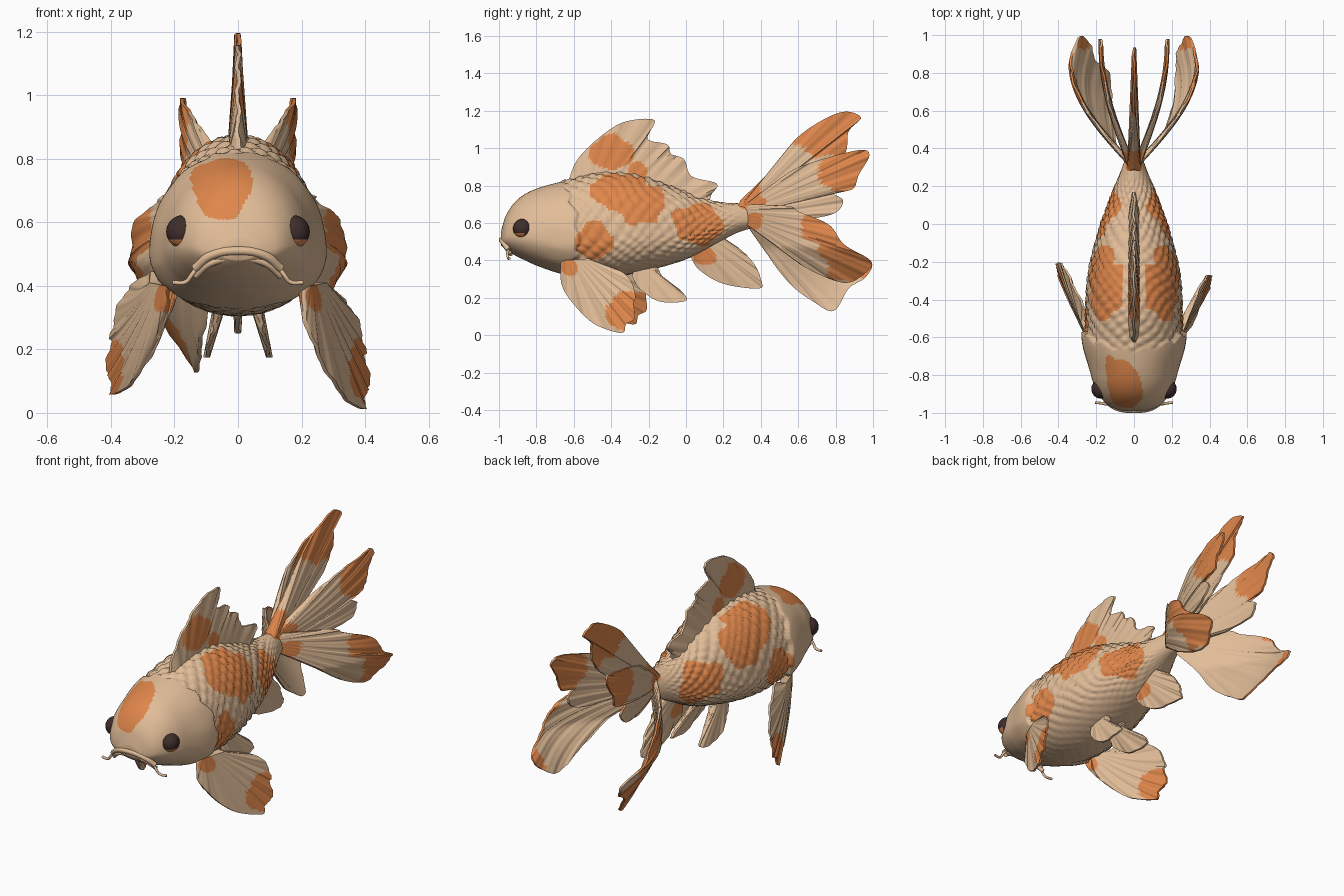
import bpy, bmesh
from math import sin, cos, pi, hypot, radians
from mathutils import Vector

cube = bpy.data.objects.get("Cube")
if cube:
    bpy.data.objects.remove(cube)


def material(name, rgb):
    mat = bpy.data.materials.new(name)
    mat.use_nodes = True
    mat.diffuse_color = (*rgb, 1)
    shader = next(n for n in mat.node_tree.nodes if n.type == 'BSDF_PRINCIPLED')
    shader.inputs["Base Color"].default_value = (*rgb, 1)
    shader.inputs["Roughness"].default_value = .7
    return mat


CREAM = material("cream", (.76, .51, .315))
ORANGE = material("orange", (.74, .24, .07))
DARK = material("dark_brown", (.05, .027, .024))


def finish(name, bm, mats, angle=50):
    bmesh.ops.recalc_face_normals(bm, faces=bm.faces)
    mesh = bpy.data.meshes.new(name)
    bm.to_mesh(mesh)
    bm.free()
    for mat in mats:
        mesh.materials.append(mat)
    obj = bpy.data.objects.new(name, mesh)
    bpy.context.collection.objects.link(obj)
    bpy.ops.object.select_all(action='DESELECT')
    obj.select_set(True)
    bpy.context.view_layer.objects.active = obj
    bpy.ops.object.shade_smooth_by_angle(angle=radians(angle))
    return obj


def spline(points, u):
    """Smooth curve through the points, u from 0 to 1."""
    last = len(points) - 1
    i = min(int(u * last), last - 1)
    t = u * last - i
    p = [Vector(points[min(max(i + k, 0), last)]) for k in (-1, 0, 1, 2)]
    m, n = (p[2] - p[0]) / 2, (p[3] - p[1]) / 2
    return (p[1] * (2*t**3 - 3*t*t + 1) + m * (t**3 - 2*t*t + t)
            + p[2] * (3*t*t - 2*t**3) + n * (t**3 - t*t))


def ramp(lo, hi, v):
    t = min(max((v - lo) / (hi - lo), 0), 1)
    return t * t * (3 - 2 * t)


def in_spots(y, z, spots):
    wobble = 1 + .15 * sin(38 * y + 1) * cos(33 * z)
    return any(hypot((y - cy) / ry, (z - cz) / rz) < wobble for cy, cz, ry, rz in spots)


# Body: stations of (y, top, bottom, half width)
STATIONS = [(-.99, .55, .48, .06), (-.965, .635, .46, .13), (-.92, .705, .43, .175),
            (-.86, .755, .4, .208), (-.78, .79, .365, .233), (-.65, .825, .325, .252),
            (-.46, .87, .305, .255), (-.25, .855, .335, .24), (-.03, .78, .395, .185),
            (.07, .735, .44, .15), (.18, .71, .5, .11), (.28, .705, .55, .07),
            (.38, .7, .58, .035)]
BODY_SPOTS = [(-.49, .51, .1, .1), (-.36, .78, .15, .1), (-.24, .7, .13, .11),
              (.06, .595, .135, .11), (.35, .72, .07, .06)]


def relief(y, a):
    """Height of the gill covers and overlapping scales at angle a from the top."""
    side = sin(a) ** 2
    gill = -.68 + .09 * side + .022 * abs(sin(7 * a))
    if y < gill:
        return .024 * side * ramp(-.8, gill - .02, y)
    p = y / .07 + .18 * sin(5 * a + 11 * y)
    q = a * 11 / pi + .18 * sin(17 * y + 3 * a)
    bump = abs(sin(pi * (p + q)) * sin(pi * (p - q))) ** .6
    fade = (.25 + .75 * ramp(-.9, -.4, cos(a))) * (1 - ramp(.1, .32, y))
    return .014 * (bump - .5) * fade


def build_body():
    rows, ring = 228, 128
    bm = bmesh.new()
    loops = []
    for r in range(rows + 1):
        y, top, bottom, width = spline(STATIONS, r / rows)
        mid = bottom + .36 * (top - bottom)
        loop = []
        for k in range(ring):
            a = 2 * pi * k / ring
            h = relief(y, a)
            reach = (top - mid) if cos(a) > 0 else (mid - bottom)
            loop.append(bm.verts.new(((width + h) * sin(a), y, mid + (reach + h) * cos(a))))
        loops.append(loop)
    for a, b in zip(loops, loops[1:]):
        for k in range(ring):
            n = (k + 1) % ring
            f = bm.faces.new((a[k], a[n], b[n], b[k]))
            x, y, z = f.calc_center_median()
            crown = y < -.66 and in_spots(x, z, [(-.05, .705, .095, .1)])
            flank = (abs(x) > .06 or y > .25) and in_spots(y, z, BODY_SPOTS)
            f.material_index = int(crown or flank)
    bm.faces.new(loops[0])
    bm.faces.new(loops[-1])
    finish("body", bm, [CREAM, ORANGE], 70)


build_body()


def fin(name, base, rim, spread, spots, inner=None, side=1, lift=0, thick=.016, rays=9):
    """Fan of ridged rays from base to rim, both (y, z); spread gives x."""
    inner = spots if inner is None else inner
    cols, rows = 90, 22
    bm = bmesh.new()
    layers = []
    for face in (1, -1):
        grid = []
        for i in range(cols + 1):
            u = i / cols
            root, tip = spline(base, u), spline(rim, u)
            line = []
            for j in range(rows + 1):
                t = j / rows
                y, z = root.lerp(tip, t)
                ridge = .004 * t * sin(2 * pi * rays * u) + .002 * t * sin(5 * pi * rays * u)
                x = spread(y, z) + ridge + face * (thick * (1 - t) + .006)
                line.append(bm.verts.new((side * x, y + lift * t * t, z + .7 * lift * t * t)))
            grid.append(line)
        layers.append(grid)
        for i in range(cols):
            for j in range(rows):
                f = bm.faces.new((grid[i][j], grid[i + 1][j], grid[i + 1][j + 1], grid[i][j + 1]))
                c = f.calc_center_median()
                f.material_index = int(in_spots(c.y, c.z, spots if face > 0 else inner))

    # Close the thin border between the two faces
    def border(g):
        return (g[0] + [line[-1] for line in g[1:]] + g[-1][-2::-1]
                + [line[0] for line in g[-2:0:-1]])
    a, b = border(layers[0]), border(layers[1])
    for k in range(len(a)):
        f = bm.faces.new((a[k - 1], a[k], b[k], b[k - 1]))
        c = f.calc_center_median()
        f.material_index = int(in_spots(c.y, c.z, spots))
    finish(name, bm, [CREAM, ORANGE])


# Fins on the centre line
fin("dorsal_fin", [(-.6, .8), (-.3, .82), (.1, .69)],
    [(-.63, .82), (-.58, .94), (-.46, 1.06), (-.33, 1.14), (-.17, 1.15), (-.205, 1.05),
     (-.1, 1.02), (-.08, .97), (-.01, .94), (.03, .85), (.165, .81), (.135, .75), (.12, .69)],
    lambda y, z: 0, [(-.4, .98, .12, .09), (-.26, .88, .05, .05)], thick=.028, rays=14)
fin("anal_fin", [(.04, .46), (.18, .54)],
    [(.02, .43), (.07, .35), (.2, .275), (.39, .25), (.4, .3), (.365, .38), (.29, .46), (.2, .52)],
    lambda y, z: 0, [(.1, .42, .06, .05)], rays=6)
fin("upper_tail_fin", [(.28, .69), (.34, .64)],
    [(.29, .72), (.45, .88), (.61, 1.07), (.82, 1.19), (.935, 1.165), (.87, 1.09),
     (.85, .97), (.74, .86), (.55, .73), (.38, .65)],
    lambda y, z: 0, [(.82, 1.09, .24, .15), (.33, .75, .08, .09)], thick=.03, rays=7)


def pectoral_spread(y, z):
    return .2 + .42 * (y + .665) + .15 * (.4 - z)


def flare(y, width, length):
    return width * sin(pi / 2 * min(max((y - .3) / length, 0), 1))


def upper_lobe_spread(y, z):
    return .01 + flare(y, .165, .65)


def lower_lobe_spread(y, z):
    return flare(y, .335, .56) + .58 * min(z - .47, 0) * ramp(.3, .52, y)


# Paired fins
for label, s in (("left", 1), ("right", -1)):
    fin(label + "_upper_tail_lobe", [(.3, .69), (.33, .62)],
        [(.34, .71), (.55, .87), (.71, .935), (.93, .99), (.98, .96), (.925, .86), (.89, .78),
         (.78, .765), (.84, .72), (.79, .65), (.61, .62), (.38, .63)],
        upper_lobe_spread, [(.86, .88, .15, .14), (.35, .7, .08, .06)], side=s)
    # The right lower lobe hangs further down than the left
    if s > 0:
        low = [(.95, .325), (.845, .28), (.66, .35), (.5, .46)]
        edge = (.9, .4, .17, .13)
    else:
        low = [(.96, .31), (.87, .25), (.79, .13), (.68, .18), (.56, .27), (.45, .41)]
        edge = (.86, .25, .15, .14)
    fin(label + "_lower_tail_lobe", [(.3, .68), (.32, .59)],
        [(.34, .7), (.55, .69), (.605, .66), (.765, .59), (.845, .485), (.99, .395)]
        + low + [(.36, .57)], lower_lobe_spread,
        [(.7, .58, .09, .09), (.8, .49, .11, .1), edge, (.36, .61, .05, .05)],
        [(.98, .37, .07, .07), (.79, .6, .07, .04)], side=s)
    lift = 0 if s > 0 else .065
    fin(label + "_pectoral_fin", [(-.65, .4), (-.52, .41)],
        [(-.67, .39), (-.665, .27), (-.6, .165), (-.49, .06), (-.345, .012), (-.32, .06),
         (-.275, .09), (-.28, .17), (-.27, .21), (-.3, .3), (-.38, .36), (-.5, .4)],
        pectoral_spread, [(-.32 + lift, .13, .11, .105), (-.62, .36, .045, .045)],
        side=s, lift=lift)
    fin(label + "_pelvic_fin", [(-.27, .36), (-.17, .37)],
        [(-.29, .32), (-.25, .25), (-.14, .18), (0, .185), (-.035, .245), (-.115, .3), (-.15, .36)],
        lambda y, z: .06 + .25 * (.33 - z), [], side=s, rays=5)

    # Eye with an orange lower lid
    bm = bmesh.new()
    bmesh.ops.create_uvsphere(bm, u_segments=32, v_segments=20, radius=.052)
    for f in bm.faces:
        c = f.calc_center_median()
        f.material_index = int(c.z < -.025 and c.y < .01)
    eye = finish(label + "_eye", bm, [DARK, ORANGE])
    eye.location = (.174 * s, -.873, .57)


def tube(name, points, radius):
    curve = bpy.data.curves.new(name, 'CURVE')
    curve.dimensions = '3D'
    curve.bevel_depth = radius
    curve.bevel_resolution = 3
    curve.use_fill_caps = True
    path = curve.splines.new('BEZIER')
    path.bezier_points.add(len(points) - 1)
    for knot, co in zip(path.bezier_points, points):
        knot.co = co
        knot.handle_left_type = knot.handle_right_type = 'AUTO'
    curve.materials.append(CREAM)
    bpy.context.collection.objects.link(bpy.data.objects.new(name, curve))


# Frowning lips and barbels
for name, drop, r in (("upper_lip", 0, .014), ("lower_lip", .024, .011)):
    half = [(.135, -.948, .455), (.085, -.977, .495)]
    pts = half + [(0, -.987, .51)] + [(-x, y, z) for x, y, z in reversed(half)]
    tube(name, [(x, y + drop / 2, z - drop) for x, y, z in pts], r)
for label, s in (("left", 1), ("right", -1)):
    tube(label + "_barbel", [(s * .125, -.945, .465), (s * .145, -.955, .435),
                             (s * .165, -.95, .412), (s * .205, -.945, .41)], .007)
